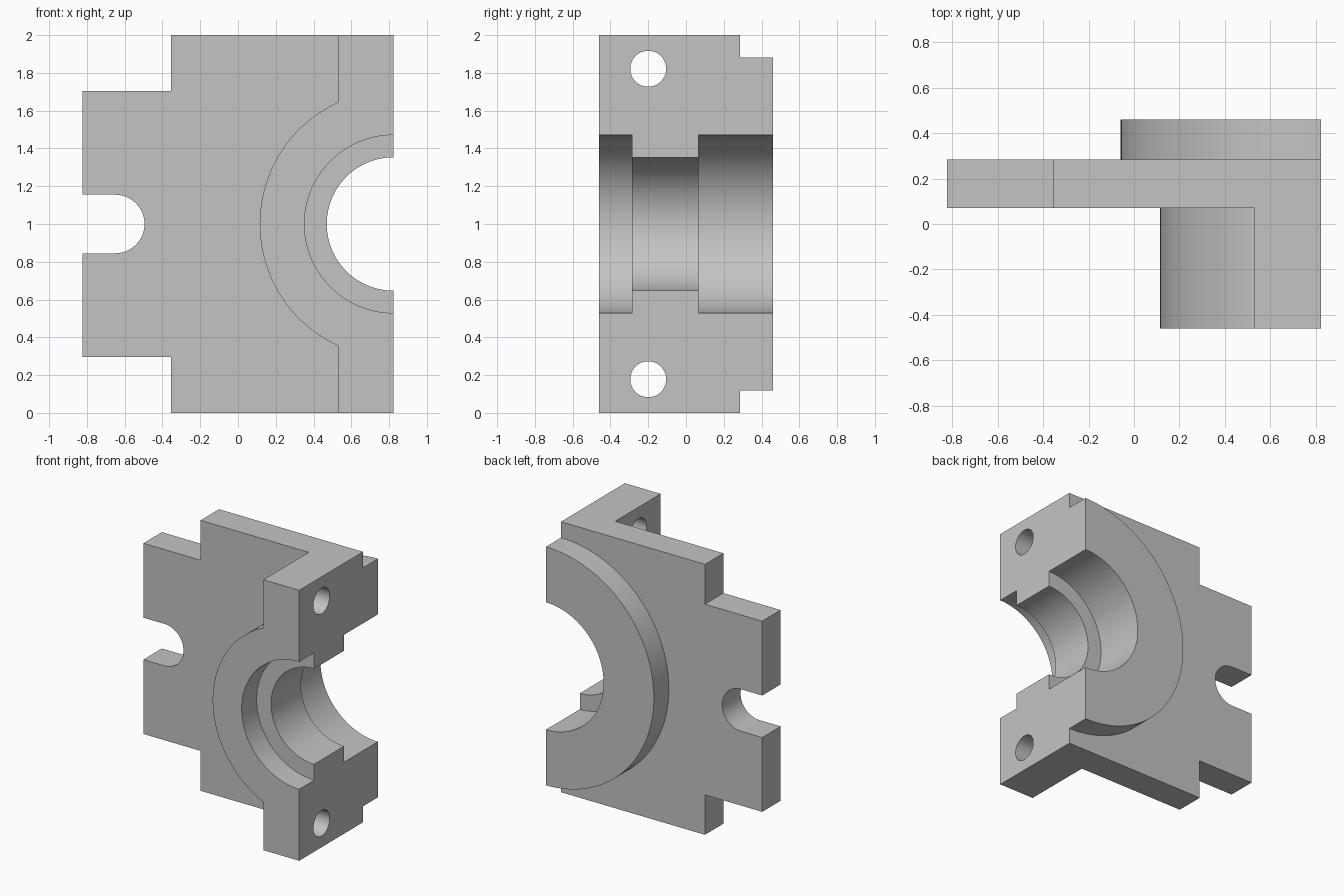
import bpy, bmesh, math
from mathutils import Matrix, Vector

cube = bpy.data.objects.get("Cube")
if cube:
    bpy.data.objects.remove(cube, do_unlink=True)

SPLIT_X, AXIS_Z = 0.823, 1.0
FRONT, BACK = -0.46, 0.46
FLANGE_FRONT, FLANGE_BACK = 0.07, 0.285

steel = bpy.data.materials.new("plain grey")
steel.use_nodes = True
grey = (0.55, 0.55, 0.55, 1)
steel.diffuse_color = grey
steel.node_tree.nodes["Principled BSDF"].inputs["Base Color"].default_value = grey


def make_object(name, bm):
    bmesh.ops.recalc_face_normals(bm, faces=bm.faces)
    mesh = bpy.data.meshes.new(name)
    bm.to_mesh(mesh)
    bm.free()
    mesh.materials.append(steel)
    obj = bpy.data.objects.new(name, mesh)
    bpy.context.collection.objects.link(obj)
    return obj


def prism(name, outline, y0, y1):
    """Extrude an x-z outline along y."""
    bm = bmesh.new()
    face = bm.faces.new([bm.verts.new((x, y0, z)) for x, z in outline])
    grown = bmesh.ops.extrude_face_region(bm, geom=[face])["geom"]
    moved = [v for v in grown if isinstance(v, bmesh.types.BMVert)]
    bmesh.ops.translate(bm, verts=moved, vec=(0, y1 - y0, 0))
    return make_object(name, bm)


def block(name, x0, x1, y0, y1, z0, z1):
    return prism(name, [(x0, z0), (x1, z0), (x1, z1), (x0, z1)], y0, y1)


def cylinder(name, radius, start, end, sides=128):
    """Round bar between two points."""
    start, end = Vector(start), Vector(end)
    axis = end - start
    bm = bmesh.new()
    turn = axis.to_track_quat("Z", "Y").to_matrix().to_4x4()
    bmesh.ops.create_cone(bm, cap_ends=True, segments=sides, radius1=radius,
                          radius2=radius, depth=axis.length,
                          matrix=Matrix.Translation((start + end) / 2) @ turn)
    return make_object(name, bm)


def disc(name, radius, y0, y1):
    return cylinder(name, radius, (SPLIT_X, y0, AXIS_Z), (SPLIT_X, y1, AXIS_Z))


def combine(target, tool, operation):
    """Apply a boolean and discard the tool."""
    mod = target.modifiers.new(tool.name, "BOOLEAN")
    mod.operation, mod.object, mod.solver = operation, tool, "EXACT"
    bpy.context.view_layer.update()
    graph = bpy.context.evaluated_depsgraph_get()
    mesh = bpy.data.meshes.new_from_object(target.evaluated_get(graph))
    target.modifiers.clear()
    target.data = mesh
    bpy.data.objects.remove(tool, do_unlink=True)


# Stepped flange with a round-ended slot in its tongue
SLOT_X, SLOT_R = -0.65, 0.155
tip, step, over = -SPLIT_X, -0.355, SPLIT_X + 0.1
arc = [math.radians(90 - 180 * i / 32) for i in range(33)]
slot = [(SLOT_X + SLOT_R * math.cos(a), AXIS_Z + SLOT_R * math.sin(a)) for a in arc]
outline = [(tip, AXIS_Z + SLOT_R)] + slot + [
    (tip, AXIS_Z - SLOT_R), (tip, 0.295), (step, 0.295), (step, 0),
    (over, 0), (over, 2), (step, 2), (step, 1.705), (tip, 1.705)]
body = prism("half_bearing_housing", outline, FLANGE_FRONT, FLANGE_BACK)

# Clamping lugs, front hub and rear spigot
middle = (FLANGE_FRONT + FLANGE_BACK) / 2
combine(body, block("lugs", 0.53, over, FRONT, middle, 0, 2), "UNION")
combine(body, disc("front_hub", 0.708, FRONT, middle), "UNION")
combine(body, disc("rear_spigot", 0.882, middle, BACK), "UNION")

# Cut the housing along its joint face
combine(body, block("joint_cut", SPLIT_X, 3, -1, 1, -1, 3), "DIFFERENCE")

# Stepped bore with an inner shoulder
for name, radius, y0, y1 in (("through_bore", 0.353, -1, 1),
                             ("front_recess", 0.471, -1, -0.285),
                             ("rear_recess", 0.471, 0.065, 1)):
    combine(body, disc(name, radius, y0, y1), "DIFFERENCE")

# Bolt holes through both lugs
for side in (-1, 1):
    z = AXIS_Z + side * 0.822
    hole = cylinder("bolt_hole", 0.095, (0.4, -0.2, z), (1, -0.2, z), 64)
    combine(body, hole, "DIFFERENCE")

# Smooth the curved walls, keep the edges crisp
bpy.ops.object.select_all(action="DESELECT")
body.select_set(True)
bpy.context.view_layer.objects.active = body
bpy.ops.object.shade_smooth_by_angle(angle=math.radians(30))
